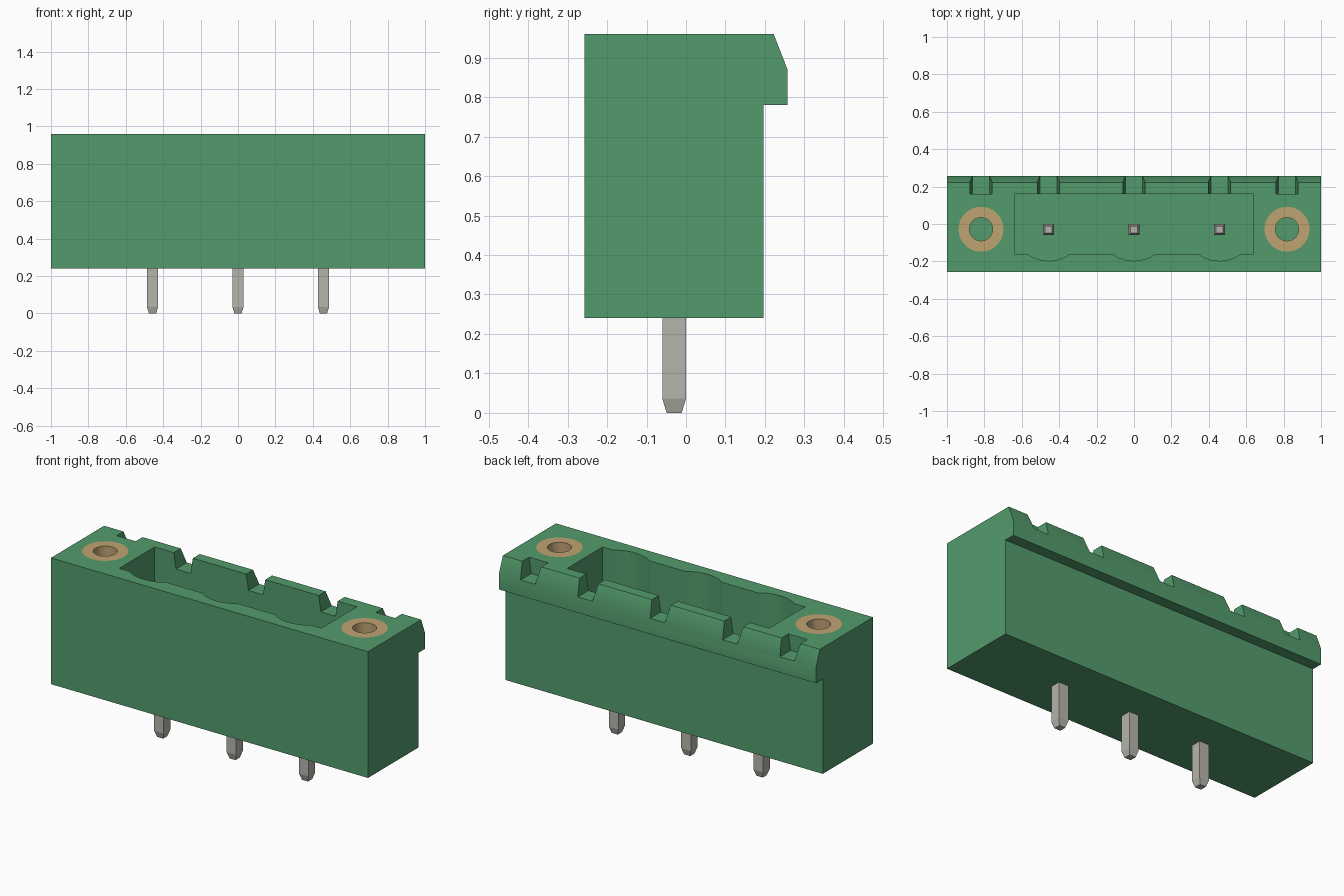
import bpy
import bmesh
import math

if "Cube" in bpy.data.objects:
    bpy.data.objects.remove(bpy.data.objects["Cube"], do_unlink=True)


def material(name, rgb, metallic=0.0):
    m = bpy.data.materials.new(name)
    m.use_nodes = True
    m.diffuse_color = (*rgb, 1)
    m.node_tree.nodes["Principled BSDF"].inputs["Base Color"].default_value = (*rgb, 1)
    return m


GREEN = material("green plastic", (0.087, 0.33, 0.15))
BRASS = material("brass", (0.52, 0.37, 0.17))
TIN = material("tinned metal", (0.47, 0.46, 0.41))


def loft(name, rings, mat):
    """Closed solid through a list of equally long point rings."""
    bm = bmesh.new()
    loops = [[bm.verts.new(p) for p in ring] for ring in rings]
    n = len(loops[0])
    for a, b in zip(loops, loops[1:]):
        for i in range(n):
            j = (i + 1) % n
            bm.faces.new((a[i], a[j], b[j], b[i]))
    bm.faces.new(loops[0][::-1])
    bm.faces.new(loops[-1])
    bmesh.ops.recalc_face_normals(bm, faces=bm.faces)
    mesh = bpy.data.meshes.new(name)
    bm.to_mesh(mesh)
    bm.free()
    mesh.materials.append(mat)
    ob = bpy.data.objects.new(name, mesh)
    bpy.context.collection.objects.link(ob)
    return ob


def circle(x, y, z, r, n=48):
    return [(x + r * math.cos(2 * math.pi * i / n),
             y + r * math.sin(2 * math.pi * i / n), z) for i in range(n)]


def square(x, y, z, h):
    return [(x - h, y - h, z), (x + h, y - h, z), (x + h, y + h, z), (x - h, y + h, z)]


def cut(target, cutter):
    """Subtract the cutter, apply, and drop the cutter."""
    cutter.hide_render = True
    mod = target.modifiers.new("cut", 'BOOLEAN')
    mod.operation = 'DIFFERENCE'
    mod.solver = 'EXACT'
    mod.object = cutter
    bpy.context.view_layer.objects.active = target
    bpy.ops.object.modifier_apply(modifier=mod.name)
    bpy.data.objects.remove(cutter, do_unlink=True)


def smooth(ob):
    bpy.ops.object.select_all(action='DESELECT')
    ob.select_set(True)
    bpy.context.view_layer.objects.active = ob
    bpy.ops.object.shade_smooth_by_angle(angle=math.radians(25))


BOTTOM, TOP = 0.24, 0.96
PIN_X = (-0.457, 0.0, 0.457)
SCREW_X = (-0.818, 0.818)
AXIS_Y = -0.028

# Housing: side profile with the chamfered rear lip, extruded along x
side = [(-0.257, BOTTOM), (0.196, BOTTOM), (0.196, 0.78), (0.257, 0.78),
        (0.257, 0.87), (0.222, TOP), (-0.257, TOP)]
housing = loft("housing", [[(x, y, z) for y, z in side] for x in (-1, 1)], GREEN)

# Socket: rectangle whose front wall has a shallow arc before each pin
half, bulge = 0.115, 0.037
radius = (half ** 2 + bulge ** 2) / (2 * bulge)
sweep = math.asin(half / radius)
outline = [(0.638, 0.16), (-0.638, 0.16), (-0.638, -0.16)]
for cx in PIN_X:
    for i in range(13):
        a = -sweep + 2 * sweep * i / 12
        outline.append((cx + radius * math.sin(a),
                        -0.16 - bulge + radius * (1 - math.cos(a))))
outline.append((0.638, -0.16))
cut(housing, loft("socket_cutter", [[(x, y, z) for x, y in outline] for z in (0.40, 1.1)], GREEN))

# Coding notches through the rear rim, wider at the top
for cx in PIN_X + SCREW_X:
    start = 0.12 if cx in PIN_X else 0.16
    floor, top = 0.87, 1.05
    wide = 0.046 + 0.014 * (top - floor) / (TOP - floor)
    notch = [(-0.046, floor), (0.046, floor), (wide, top), (-wide, top)]
    cut(housing, loft("notch_cutter", [[(cx + x, y, z) for x, z in notch] for y in (start, 0.35)], GREEN))

# Threaded brass inserts, flush with the top
for side_name, cx in zip(("right", "left"), SCREW_X):
    cut(housing, loft("insert_cutter", [circle(cx, AXIS_Y, z, 0.12) for z in (0.42, 1.1)], GREEN))
    insert = loft(side_name + "_screw_insert", [circle(cx, AXIS_Y, z, 0.12) for z in (0.42, TOP)], BRASS)
    cut(insert, loft("bore_cutter", [circle(cx, AXIS_Y, z, 0.062) for z in (0.3, 1.1)], BRASS))
    smooth(insert)
smooth(housing)

# Square contact pins with tapered ends
for label, cx in zip(("right", "middle", "left"), PIN_X):
    loft(label + "_pin", [square(cx, -0.03, z, h) for z, h in
                          ((0, 0.019), (0.036, 0.03), (0.77, 0.03), (0.81, 0.018))], TIN)
